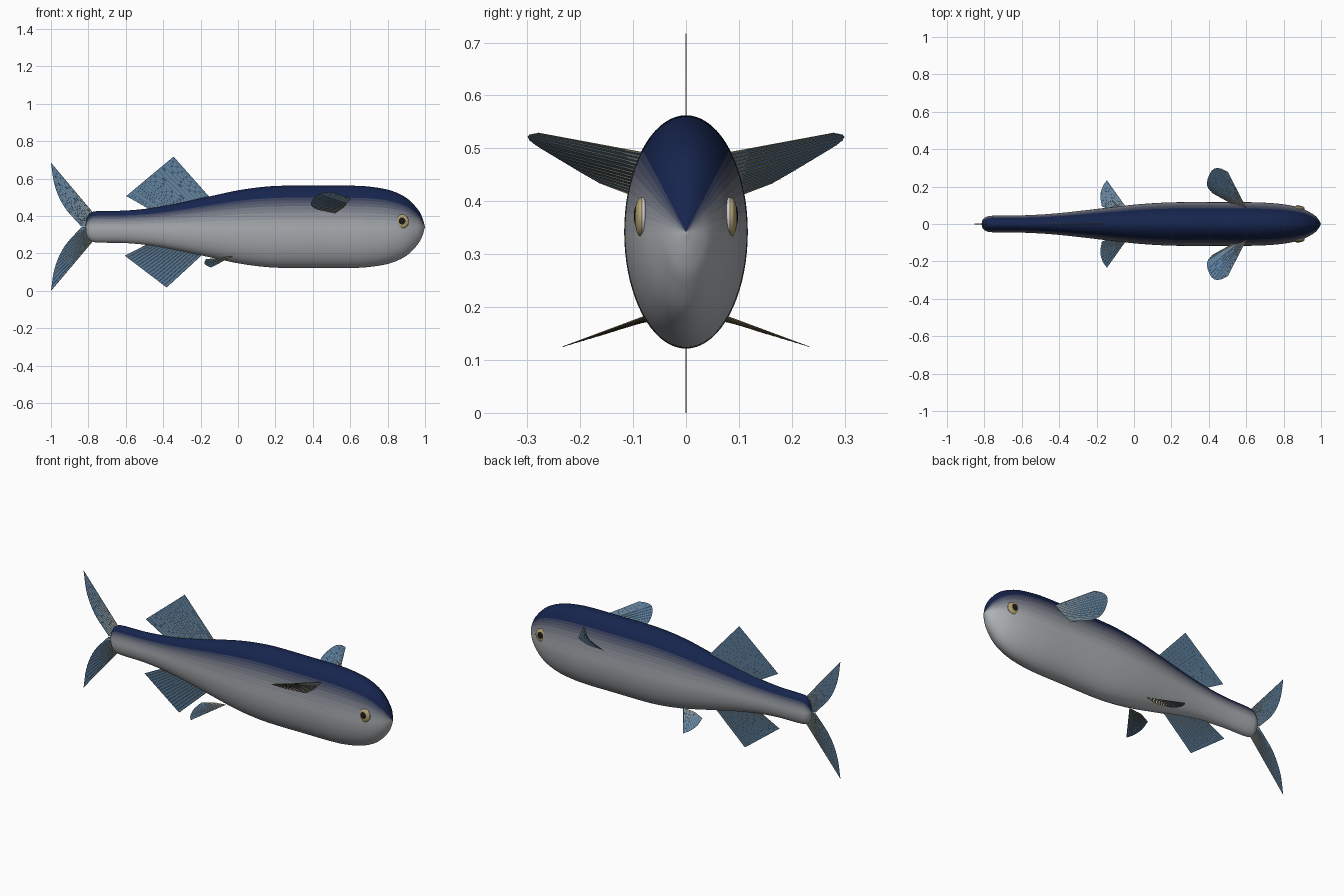
import bpy, bmesh, math
from mathutils import Vector

if "Cube" in bpy.data.objects:
    bpy.data.objects.remove(bpy.data.objects["Cube"])

ZC = 0.342      # body axis height
WIDTH = 0.53    # body width to height ratio


def material(name, rgb):
    m = bpy.data.materials.new(name)
    m.diffuse_color = (*rgb, 1)
    m.use_nodes = True
    m.node_tree.nodes["Principled BSDF"].inputs["Base Color"].default_value = m.diffuse_color
    return m


def finish(bm, name, mats, angle=60):
    bmesh.ops.recalc_face_normals(bm, faces=bm.faces)
    me = bpy.data.meshes.new(name)
    bm.to_mesh(me)
    bm.free()
    for m in mats:
        me.materials.append(m)
    ob = bpy.data.objects.new(name, me)
    bpy.context.collection.objects.link(ob)
    bpy.ops.object.select_all(action='DESELECT')
    ob.select_set(True)
    bpy.context.view_layer.objects.active = ob
    bpy.ops.object.shade_smooth_by_angle(angle=math.radians(angle))
    return ob


def spline(pts, steps):
    """Catmull-Rom resampling of a point list."""
    p = [Vector(q) for q in pts]
    p = [2 * p[0] - p[1]] + p + [2 * p[-1] - p[-2]]
    out = []
    for i in range(1, len(p) - 2):
        a, b, c, d = p[i - 1:i + 3]
        for k in range(steps):
            t = k / steps
            out.append(0.5 * (2 * b + (c - a) * t + (2 * a - 5 * b + 4 * c - d) * t * t
                              + (3 * b - a - 3 * c + d) * t ** 3))
    return out + [p[-2]]


def along(path, t):
    """Point at fraction t of a polyline's length."""
    lens = [(b - a).length for a, b in zip(path, path[1:])]
    d = t * sum(lens)
    for a, b, l in zip(path, path[1:], lens):
        if d <= l:
            return a.lerp(b, d / l)
        d -= l
    return path[-1].copy()


blue, grey = Vector((0.008, 0.018, 0.075)), Vector((0.42, 0.44, 0.46))
BANDS = 14
skin = [material(f"skin_{i}", grey.lerp(blue, i / (BANDS - 1))) for i in range(BANDS)]
membrane = material("fin_membrane", (0.09, 0.19, 0.33))
ray_tan = material("fin_ray", (0.5, 0.4, 0.22))
gold = material("iris", (0.45, 0.36, 0.17))
white = material("eye_white", (0.6, 0.6, 0.6))
black = material("pupil", (0.01, 0.01, 0.01))

# Body: lofted elliptical rings, dark back fading to pale belly
profile = [(-0.815, 0.0), (-0.81, 0.04), (-0.79, 0.072), (-0.75, 0.084), (-0.6, 0.087),
           (-0.45, 0.102), (-0.3, 0.13), (-0.15, 0.163), (0.0, 0.195), (0.13, 0.213),
           (0.25, 0.22), (0.45, 0.22), (0.6, 0.22), (0.7, 0.215), (0.81, 0.196),
           (0.9, 0.155), (0.96, 0.095), (0.985, 0.05), (1.0, 0.0)]
rings, N = [], 72
bm = bmesh.new()
curve = spline(profile, 5)
for x, r in curve[1:-1]:
    rings.append([bm.verts.new((x, WIDTH * r * math.cos(2 * math.pi * i / N),
                                ZC + r * math.sin(2 * math.pi * i / N))) for i in range(N)])
tail_tip = bm.verts.new((curve[0][0], 0, ZC))
nose_tip = bm.verts.new((curve[-1][0], 0, ZC))
for i in range(N):
    j = (i + 1) % N
    h = math.sin(2 * math.pi * (i + 0.5) / N)
    band = round(min(max(h / 0.72, 0), 1) * (BANDS - 1))
    faces = [bm.faces.new((a[i], a[j], b[j], b[i])) for a, b in zip(rings, rings[1:])]
    faces.append(bm.faces.new((tail_tip, rings[0][j], rings[0][i])))
    faces.append(bm.faces.new((nose_tip, rings[-1][i], rings[-1][j])))
    for f in faces:
        f.material_index = band
finish(bm, "body", skin)


def fin(name, base, outer, rays, side=1, radius=0.0016):
    """Fan of thin rays with a membrane between base and outer edges."""
    flip = lambda pts: [Vector((x, y * side, z)) for x, y, z in pts]
    base, outer = flip(base), spline(flip(outer), 6) if len(outer) > 2 else flip(outer)
    bm = bmesh.new()
    lines = [(along(base, i / rays), along(outer, i / rays)) for i in range(rays + 1)]
    vs = [(bm.verts.new(a), bm.verts.new(b)) for a, b in lines]
    for (a, b), (c, d) in zip(vs, vs[1:]):
        bm.faces.new((a, b, d, c))
    # Tapered four-sided rays
    for a, b in lines:
        d = (b - a).normalized()
        u = d.cross(Vector((0.31, 0.9, 0.3))).normalized()
        w = d.cross(u)
        ends = []
        for p, r in ((a, radius), (b, radius * 0.5)):
            ends.append([bm.verts.new(p + o * r) for o in (u, w, -u, -w)])
        for k in range(4):
            m = (k + 1) % 4
            f = bm.faces.new((ends[0][k], ends[0][m], ends[1][m], ends[1][k]))
            f.material_index = 1
    finish(bm, name, [membrane, ray_tan], 30)


# Median fins
fin("dorsal_fin", [(-0.14, 0, 0.485), (-0.46, 0, 0.43)],
    [(-0.345, 0, 0.717), (-0.597, 0, 0.507)], 16)
fin("anal_fin", [(-0.18, 0, 0.205), (-0.47, 0, 0.255)],
    [(-0.382, 0, 0.018), (-0.605, 0, 0.187)], 16)
for label, s in (("upper", 1), ("lower", -1)):
    fin("tail_fin_" + label,
        [(-0.78, 0, ZC + s * 0.08), (-0.80, 0, ZC)],
        [(-1.0, 0, ZC + s * 0.342), (-0.98, 0, ZC + s * 0.22),
         (-0.93, 0, ZC + s * 0.108), (-0.84, 0, ZC + s * 0.004)], 14)


def ellipsoid(name, centre, size, mat):
    bm = bmesh.new()
    bmesh.ops.create_uvsphere(bm, u_segments=28, v_segments=16, radius=1)
    for v in bm.verts:
        v.co = Vector(centre) + Vector(v.co[i] * size[i] for i in range(3))
    finish(bm, name, [mat])


# Paired fins and eyes
for label, s in (("left", 1), ("right", -1)):
    fin("pectoral_fin_" + label,
        [(0.60, 0.085, 0.492), (0.57, 0.10, 0.45), (0.53, 0.105, 0.413)],
        [(0.50, 0.28, 0.529), (0.455, 0.299, 0.524), (0.42, 0.29, 0.51),
         (0.395, 0.245, 0.482), (0.392, 0.20, 0.455), (0.42, 0.165, 0.435)], 13, s)
    fin("pelvic_fin_" + label,
        [(-0.03, 0.07, 0.185), (-0.10, 0.065, 0.175)],
        [(-0.145, 0.233, 0.125), (-0.168, 0.20, 0.135),
         (-0.18, 0.15, 0.15), (-0.172, 0.095, 0.168)], 10, s)
    ellipsoid("eye_" + label, (0.877, s * 0.081, 0.37), (0.036, 0.011, 0.038), white)
    ellipsoid("iris_" + label, (0.877, s * 0.085, 0.37), (0.036, 0.012, 0.037), gold)
    ellipsoid("pupil_" + label, (0.877, s * 0.092, 0.372), (0.021, 0.0065, 0.022), black)
